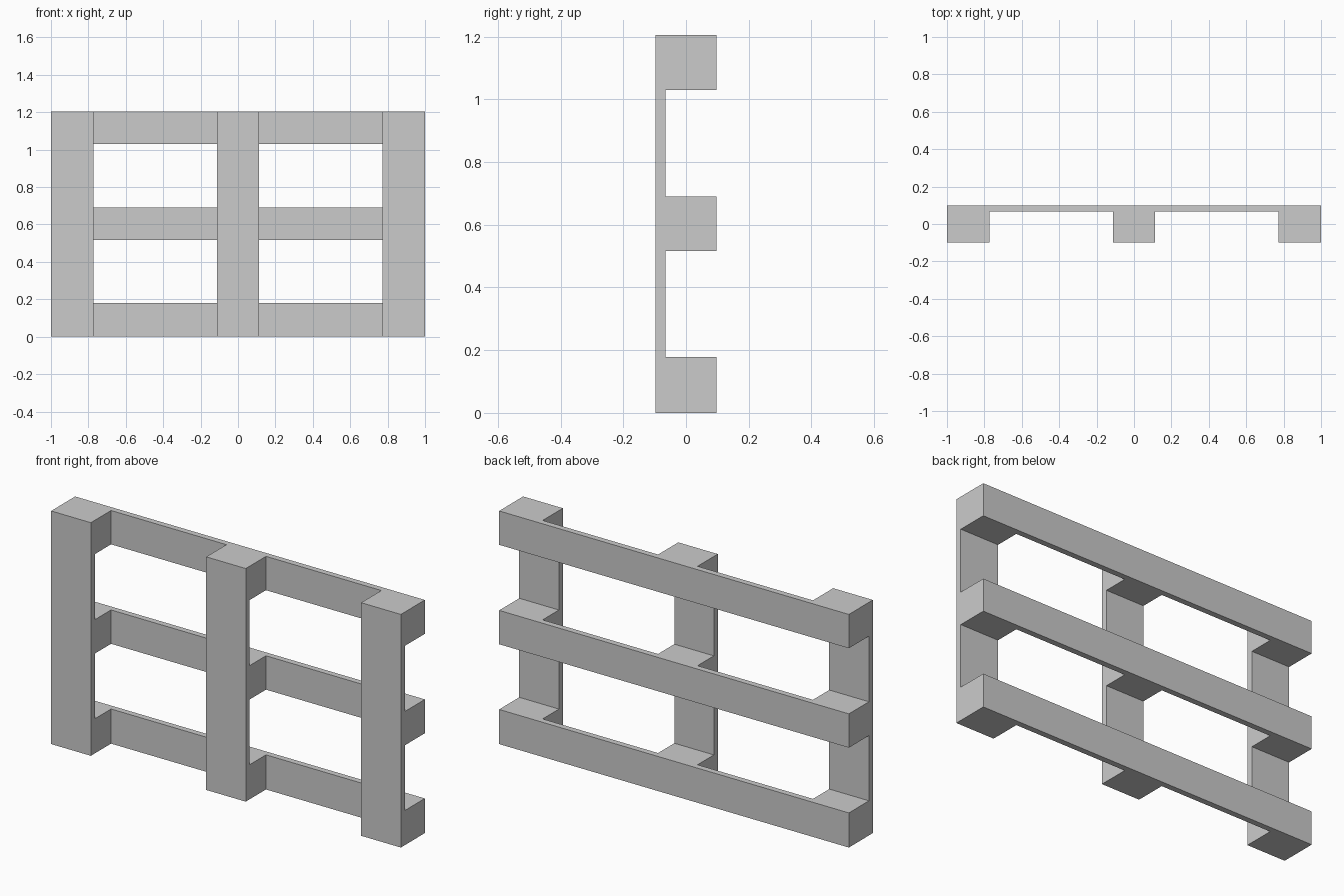
import bpy
import bmesh
from itertools import product

if "Cube" in bpy.data.objects:
    bpy.data.objects.remove(bpy.data.objects["Cube"])

# Grid lines where posts, blocks and rails begin and end
X = [-1.0, -0.773, -0.113, 0.113, 0.773, 1.0]
Y = [-0.098, -0.066, 0.067, 0.098]
Z = [0.0, 0.179, 0.516, 0.691, 1.03, 1.205]


def solid(i, j, k):
    if not (0 <= i < 5 and 0 <= j < 3 and 0 <= k < 5):
        return False
    post, rail = i % 2 == 0, k % 2 == 0
    # front layer: upright boards, middle: spacer blocks, back: long rails
    return (post, post and rail, rail)[j]


bm = bmesh.new()
verts = {}


def vert(c):
    if c not in verts:
        verts[c] = bm.verts.new((X[c[0]], Y[c[1]], Z[c[2]]))
    return verts[c]


# Outer skin of the joined boards, blocks and rails
for cell in product(range(5), range(3), range(5)):
    if not solid(*cell):
        continue
    for axis, side in product(range(3), (0, 1)):
        near = list(cell)
        near[axis] += 2 * side - 1
        if solid(*near):
            continue
        u, v = (axis + 1) % 3, (axis + 2) % 3
        ring = []
        for a, b in ((0, 0), (1, 0), (1, 1), (0, 1)):
            c = list(cell)
            c[axis] += side
            c[u] += a
            c[v] += b
            ring.append(vert(tuple(c)))
        bm.faces.new(ring if side else ring[::-1])

# Merge coplanar panels into clean flat faces
bmesh.ops.dissolve_limit(bm, angle_limit=0.01, verts=bm.verts[:], edges=bm.edges[:])

mesh = bpy.data.meshes.new("pallet_frame")
bm.to_mesh(mesh)
bm.free()
bpy.context.collection.objects.link(bpy.data.objects.new("pallet_frame", mesh))
